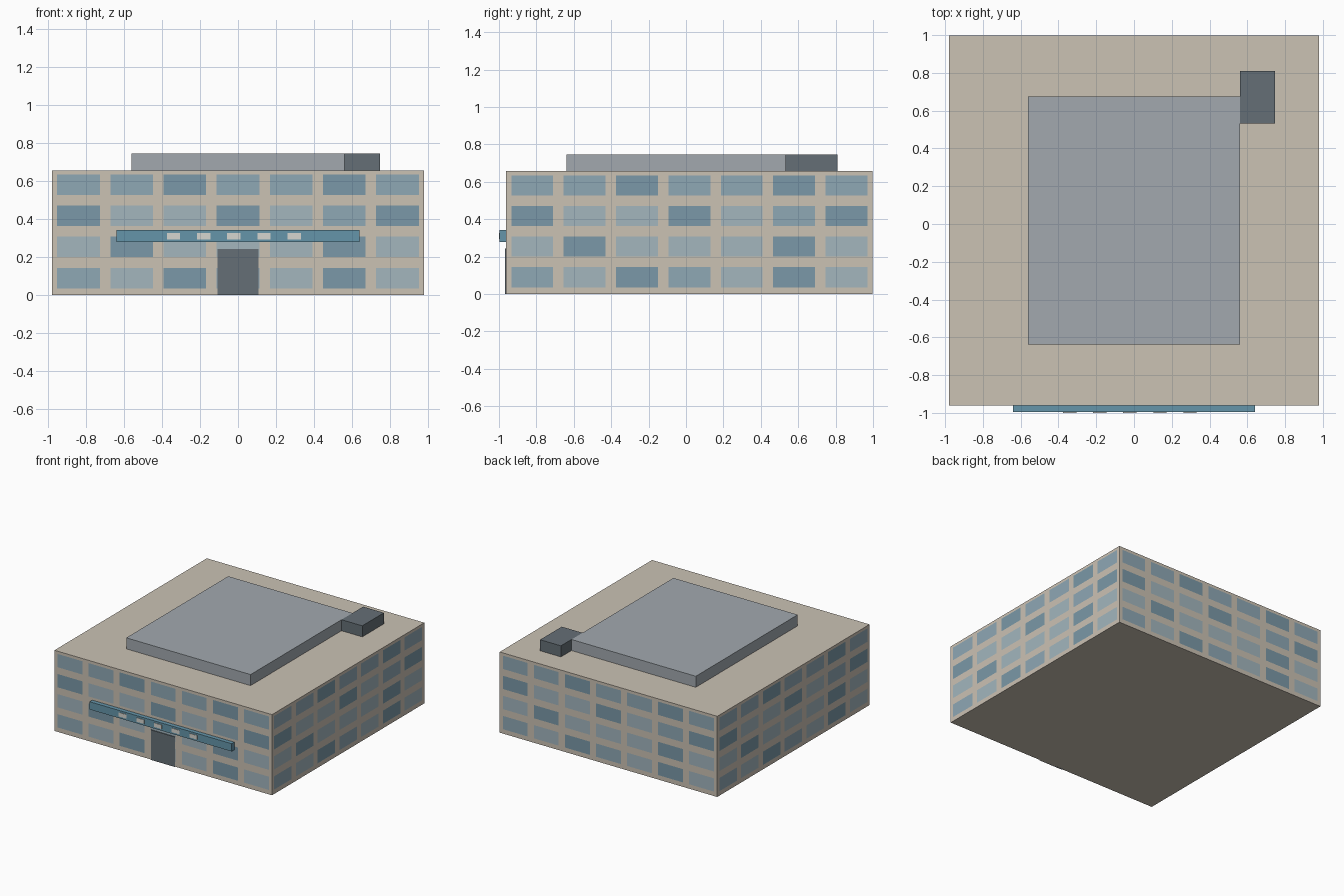
import bpy, bmesh
from mathutils import Matrix, Vector

if "Cube" in bpy.data.objects:
    bpy.data.objects.remove(bpy.data.objects["Cube"])

H = 0.98       # half width of the square block
CY = 0.018     # block centre in y
TOP = 0.657    # roof height


def material(name, hexcode):
    def lin(c):
        return c / 12.92 if c <= 0.04045 else ((c + 0.055) / 1.055) ** 2.4
    m = bpy.data.materials.new(name)
    rgb = [lin(int(hexcode[i:i + 2], 16) / 255) for i in (0, 2, 4)]
    m.diffuse_color = (*rgb, 1)
    m.use_nodes = True
    m.node_tree.nodes["Principled BSDF"].inputs["Base Color"].default_value = m.diffuse_color
    return m


wall = material("wall_beige", "CBC2B4")
glass = [material("glass_light", "A3B6BE"),
         material("glass_mid", "8FA8B5"),
         material("glass_dark", "7B99A8")]
slab_grey = material("roof_grey", "A2A9AF")
dark_grey = material("dark_grey", "656F76")
blue = material("canopy_blue", "6595AA")
pale = material("panel_pale", "D6D6D0")


def finish(name, bm, mats):
    me = bpy.data.meshes.new(name)
    bm.to_mesh(me)
    bm.free()
    for m in mats:
        me.materials.append(m)
    ob = bpy.data.objects.new(name, me)
    bpy.context.collection.objects.link(ob)
    return ob


def box(name, x0, x1, y0, y1, z0, z1, mat):
    bm = bmesh.new()
    size = Matrix.Diagonal((x1 - x0, y1 - y0, z1 - z0, 1))
    mid = Matrix.Translation(((x0 + x1) / 2, (y0 + y1) / 2, (z0 + z1) / 2))
    bmesh.ops.create_cube(bm, size=1, matrix=mid @ size)
    return finish(name, bm, [mat])


# Main block: four gridded walls whose window cells carry glass materials
ROWS = ["MLDMLDL", "LDLLLDL", "DLLDLMD", "MMDMMDM"]   # bottom floor first
pitch = 2 * H / 7
us, vs = [-H], [0]
for i in range(7):
    c = -H + pitch * (i + 0.5)
    us += [c - 0.4 * pitch, c + 0.4 * pitch]
for j in range(4):
    vs += [0.036 + 0.1635 * j, 0.144 + 0.1635 * j]
us.append(H)
vs.append(TOP)

bm = bmesh.new()
for side in range(4):
    turn = Matrix.Translation((0, CY, 0)) @ Matrix.Rotation(side * 1.5707963268, 4, 'Z')
    grid = [[bm.verts.new(turn @ Vector((u, -H, v))) for u in us] for v in vs]
    for j in range(len(vs) - 1):
        for i in range(len(us) - 1):
            f = bm.faces.new((grid[j][i], grid[j][i + 1],
                              grid[j + 1][i + 1], grid[j + 1][i]))
            if i % 2 and j % 2:
                f.material_index = 1 + "LMD".index(ROWS[j // 2][i // 2])
bmesh.ops.remove_doubles(bm, verts=bm.verts[:], dist=1e-4)
# Roof deck and underside
bmesh.ops.holes_fill(bm, edges=[e for e in bm.edges if e.is_boundary], sides=0)
bmesh.ops.recalc_face_normals(bm, faces=bm.faces[:])
finish("main_block", bm, [wall] + glass)

# Rooftop volumes
box("roof_slab", -0.56, 0.56, -0.638, 0.674, TOP, 0.747, slab_grey)
box("roof_plant_room", 0.56, 0.747, 0.532, 0.81, TOP, 0.747, dark_grey)

# Entrance door and the blue band above it
FRONT = CY - H
box("entrance_door", -0.108, 0.108, FRONT - 0.006, FRONT + 0.01, 0, 0.244, dark_grey)
box("entrance_band", -0.64, 0.64, -0.996, FRONT, 0.279, 0.342, blue)
for k in range(5):
    x = -0.34 + 0.159 * k
    box(f"band_panel_{k + 1}", x - 0.035, x + 0.035, -1.0, -0.99, 0.294, 0.327, pale)
